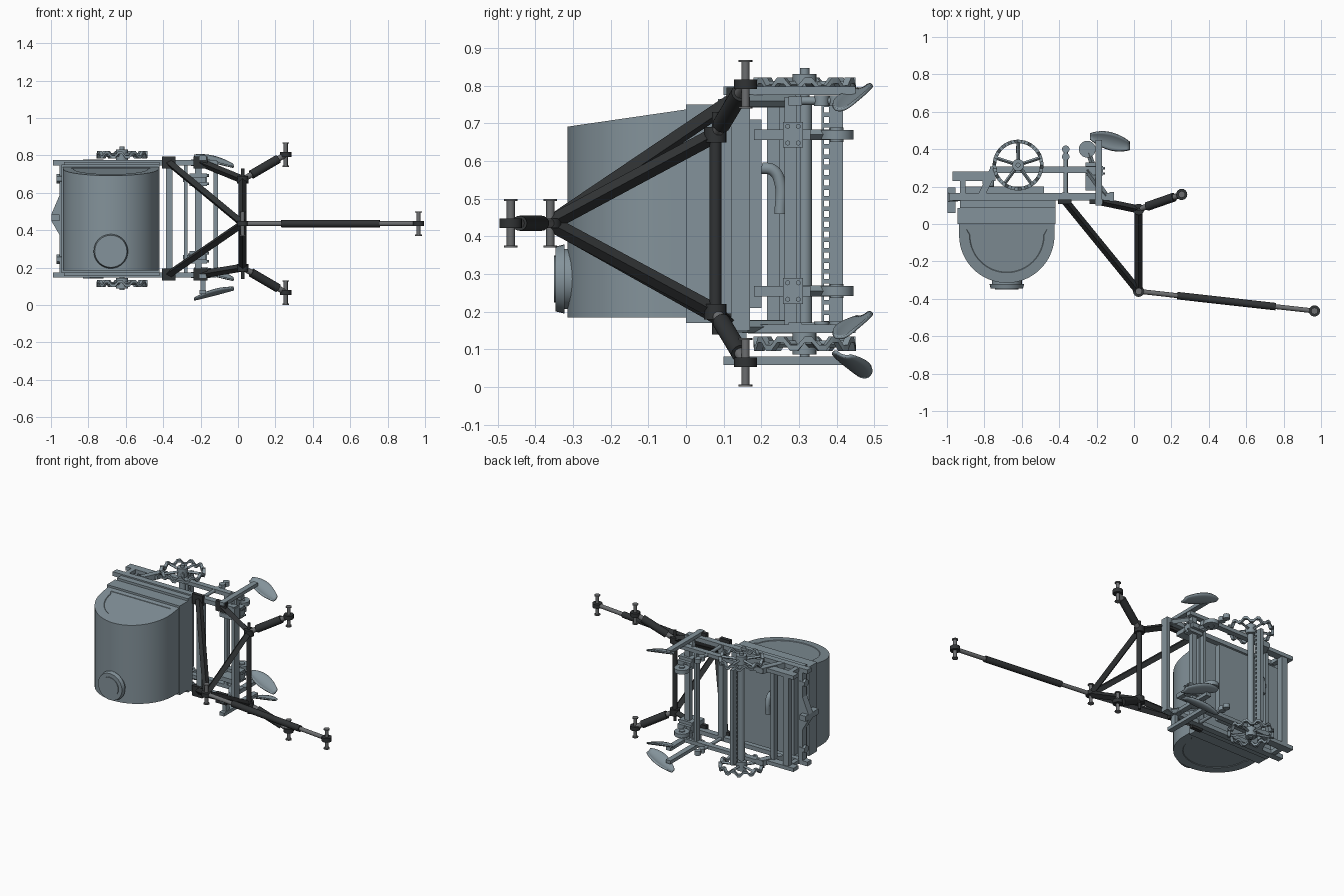
import bpy, bmesh
from math import sin, cos, pi, radians
from mathutils import Vector

if "Cube" in bpy.data.objects:
    bpy.data.objects.remove(bpy.data.objects["Cube"])


def paint(name, *rgb):
    m = bpy.data.materials.new(name)
    m.diffuse_color = (*rgb, 1)
    m.use_nodes = True
    m.node_tree.nodes["Principled BSDF"].inputs["Base Color"].default_value = m.diffuse_color
    return m


body = paint("blue_grey_paint", 0.23, 0.29, 0.325)
dark = paint("dark_paint", 0.03, 0.033, 0.035)
steel = paint("bare_steel", 0.15, 0.155, 0.16)


def finish(name, bm, mat=None, smooth=False):
    bmesh.ops.recalc_face_normals(bm, faces=bm.faces[:])
    me = bpy.data.meshes.new(name)
    bm.to_mesh(me)
    bm.free()
    if smooth:
        for p in me.polygons:
            p.use_smooth = True
        me.set_sharp_from_angle(angle=radians(35))
    me.materials.append(mat or body)
    ob = bpy.data.objects.new(name, me)
    bpy.context.collection.objects.link(ob)
    return ob


def prism(name, pts, z0, z1, mat=None, slope=0, smooth=False, inset=0, xz=False):
    """Outline extruded along z (or along y if xz); slope tilts the upper end."""
    bm = bmesh.new()
    at = (lambda a, b, c: (a, c, b)) if xz else (lambda a, b, c: (a, b, c))
    lo = [bm.verts.new(at(x, y, z0)) for x, y in pts]
    hi = [bm.verts.new(at(x, y, z1 + slope * y)) for x, y in pts]
    n = len(pts)
    ends = [bm.faces.new(lo), bm.faces.new(hi)]
    for i in range(n):
        j = (i + 1) % n
        bm.faces.new((lo[i], lo[j], hi[j], hi[i]))
    if inset:
        bmesh.ops.recalc_face_normals(bm, faces=bm.faces[:])
        bmesh.ops.inset_individual(bm, faces=ends, thickness=inset, depth=0)
        bmesh.ops.inset_individual(bm, faces=ends, thickness=0.003, depth=-0.003)
    return finish(name, bm, mat, smooth)


def box(name, x0, x1, y0, y1, z0, z1, mat=None):
    return prism(name, [(x0, y0), (x1, y0), (x1, y1), (x0, y1)], z0, z1, mat)


def rod(name, p, q, r, mat=None, n=16, r2=None):
    p, q = Vector(p), Vector(q)
    bm = bmesh.new()
    bmesh.ops.create_cone(bm, cap_ends=True, segments=n, radius1=r,
                          radius2=r if r2 is None else r2, depth=(q - p).length)
    ob = finish(name, bm, mat, n > 8)
    ob.rotation_mode = 'QUATERNION'
    ob.rotation_quaternion = (q - p).to_track_quat('Z', 'Y')
    ob.location = (p + q) / 2
    return ob


def beam(name, p, q, w, mat=None):
    return rod(name, p, q, w * 0.7071, mat, n=4)


def pipe(name, pts, r):
    cu = bpy.data.curves.new(name, 'CURVE')
    cu.dimensions = '3D'
    cu.bevel_depth, cu.bevel_resolution, cu.use_fill_caps = r, 3, True
    sp = cu.splines.new('BEZIER')
    sp.bezier_points.add(len(pts) - 1)
    for b, p in zip(sp.bezier_points, pts):
        b.co = p
        b.handle_left_type = b.handle_right_type = 'AUTO'
    cu.materials.append(body)
    bpy.context.collection.objects.link(bpy.data.objects.new(name, cu))


def cross_pin(name, x, y, z, h=0.065):
    rod(name, (x, y, z - h), (x, y, z + h), 0.011, steel)
    rod(name + "_eye", (x, y, z - 0.013), (x, y, z + 0.013), 0.03, dark)
    for s in (-1, 1):
        rod(name + "_cap", (x, y, z + s * h), (x, y, z + s * (h - 0.006)), 0.018, steel)


def link(name, p, q, a, b, r):
    p, q = Vector(p), Vector(q)
    rod(name + "_rod", p, q, r * 0.65, steel)
    rod(name + "_sleeve", p.lerp(q, a), p.lerp(q, b), r, dark)


# Tank: half-round hopper with one sloping end, filler cap and rim
arc = [(-0.68 + 0.255 * cos(a), -0.06 - 0.255 * sin(a))
       for a in [pi * i / 32 for i in range(33)]]
prism("tank", [(-0.425, 0.01)] + arc + [(-0.935, 0.01)], 0.185, 0.737,
      slope=0.145, smooth=True, inset=0.055)
rod("filler_neck", (-0.68, -0.28, 0.287), (-0.68, -0.332, 0.287), 0.08, n=32)
rod("filler_cap", (-0.68, -0.322, 0.287), (-0.68, -0.346, 0.287), 0.092, n=32, r2=0.086)
rod("filler_cap_top", (-0.68, -0.34, 0.287), (-0.68, -0.351, 0.287), 0.062, n=32)
box("tank_rim", -0.945, -0.42, 0, 0.085, 0.17, 0.75)
box("tank_bed", -0.93, -0.42, 0.085, 0.13, 0.155, 0.765)
box("bed_plate", -0.92, -0.48, 0.165, 0.2, 0.21, 0.71)

# Main frame rails and posts on both sides
for z, s in ((0.16, 1), (0.76, -1)):
    box("lower_rail", -0.99, -0.115, 0.125, 0.165, z - 0.014, z + 0.014)
    box("rear_upper_rail", -0.97, -0.74, 0.23, 0.28, z - 0.012, z + 0.012)
    box("upper_rail", -0.77, -0.17, 0.272, 0.308, z - 0.012, z + 0.012)
    prism("rail_bracket", [(-0.83, 0.165), (-0.79, 0.165), (-0.72, 0.308), (-0.765, 0.308)],
          z - 0.018, z + 0.018)
    box("rear_post", -0.93, -0.9, 0.16, 0.24, z - 0.012, z + 0.012)
    rod("front_post", (-0.365, 0.14, z), (-0.365, 0.40, z), 0.011, n=12)
    for y in (0.36, 0.4):
        rod("post_knob", (-0.365, y, z - 0.014), (-0.365, y, z + 0.014), 0.02)
    beam("frame_brace", (-0.25, 0.29, z), (-0.15, 0.15, z), 0.024)
    rod("rear_bolt", (-0.97, 0.145, z + s * 0.085), (-0.93, 0.145, z + s * 0.085), 0.025, n=6)

# Cross bars
for x0, x1, y0, y1 in ((-0.385, -0.35, 0.122, 0.168), (-0.13, -0.108, 0.12, 0.17),
                       (-0.29, -0.27, 0.272, 0.305), (-0.23, -0.195, 0.262, 0.295),
                       (-0.955, -0.925, 0.125, 0.165), (-0.93, -0.89, 0.235, 0.275),
                       (-0.81, -0.785, 0.215, 0.25)):
    box("cross_bar", x0, x1, y0, y1, 0.15, 0.77)

# Rear coupling: centre foot with a pointed gusset on each side
box("coupling_foot", -0.998, -0.955, 0.06, 0.195, 0.45, 0.485)
prism("coupling_gusset", [(-0.998, 0.485), (-0.94, 0.485), (-0.94, 0.62)], 0.12, 0.165, xz=True)
prism("coupling_gusset", [(-0.998, 0.45), (-0.94, 0.45), (-0.94, 0.35)], 0.12, 0.165, xz=True)

# Drive wheels with open zigzag rims on a shared axle
WX, WY = -0.62, 0.315


def zigzag_rim(name, zc):
    bm, n, loops = bmesh.new(), 44, []
    for i in range(n):
        a = 2 * pi * i / n
        dz = 0.011 if i % 4 < 2 else -0.011
        loops.append([bm.verts.new((WX + r * cos(a), WY + r * sin(a), zc + dz + z))
                      for r, z in ((0.117, -0.008), (0.136, -0.008), (0.136, 0.008), (0.117, 0.008))])
    for i in range(n):
        a, b = loops[i], loops[(i + 1) % n]
        for k in range(4):
            bm.faces.new((a[k], a[(k + 1) % 4], b[(k + 1) % 4], b[k]))
    finish(name, bm)


rod("axle", (WX, WY, 0.08), (WX, WY, 0.847), 0.013)
rod("axle_tube", (WX, WY, 0.15), (WX, WY, 0.77), 0.02)
for z in (0.115, 0.803):
    zigzag_rim("drive_wheel_rim", z)
    rod("drive_wheel_hub", (WX, WY, z - 0.028), (WX, WY, z + 0.028), 0.032)
    for i in range(5):
        a = 2 * pi * i / 5 + pi / 2
        beam("drive_wheel_spoke", (WX, WY, z),
             (WX + 0.122 * cos(a), WY + 0.122 * sin(a), z), 0.013)

# Notched metering bar beside the axle
box("metering_bar", WX - 0.01, WX + 0.01, 0.38, 0.417, 0.15, 0.77)
box("metering_bar_back", WX - 0.008, WX + 0.008, 0.36, 0.366, 0.15, 0.77)
for i in range(22):
    z = 0.17 + 0.58 * i / 21
    box("metering_tooth", WX - 0.008, WX + 0.008, 0.365, 0.387, z - 0.006, z + 0.006)

# Delivery pipe
pipe("delivery_pipe", [(-0.765, 0.2, 0.582), (-0.765, 0.232, 0.575), (-0.765, 0.25, 0.54),
                       (-0.765, 0.25, 0.46)], 0.016)

# Clamped gauge wheels
for z in (0.255, 0.67):
    box("gauge_arm", -0.26, -0.17, 0.18, 0.33, z - 0.014, z + 0.014)
    box("gauge_clamp", -0.26, -0.165, 0.258, 0.31, z - 0.034, z + 0.034)
    for dz in (-0.022, 0.022):
        for y in (0.27, 0.298):
            rod("clamp_bolt", (-0.165, y, z + dz), (-0.155, y, z + dz), 0.007, n=6)
    beam("gauge_leg", (-0.215, 0.30, z), (-0.25, 0.40, z), 0.02)
    rod("gauge_wheel", (-0.25, 0.40, z - 0.013), (-0.25, 0.40, z + 0.013), 0.045, n=24)
    rod("gauge_hub", (-0.25, 0.40, z - 0.019), (-0.25, 0.40, z + 0.019), 0.018)


# Curved leaf-shaped shares on standards
def share(z0, s, tilt):
    bm, nu, nv, g = bmesh.new(), 12, 6, []
    for i in range(nu + 1):
        u = i / nu
        k = sin(pi * (0.06 + 0.84 * u)) ** 0.7
        row = []
        for j in range(nv + 1):
            v = 2 * j / nv - 1
            row.append(bm.verts.new((-0.235 + 0.212 * u, 0.468 - 0.05 * u + v * 0.047 * k,
                                     z0 + s * (0.055 * (u - 0.5)) + k * (0.015 * v * v + tilt * v))))
        g.append(row)
    for i in range(nu):
        for j in range(nv):
            bm.faces.new((g[i][j], g[i + 1][j], g[i + 1][j + 1], g[i][j + 1]))
    m = finish("share", bm, None, True).modifiers.new("thickness", 'SOLIDIFY')
    m.thickness, m.offset = 0.008, 0


for z, zs, s, t in ((0.155, 0.16, -1, 0.015), (0.787, 0.765, -1, 0.015), (0.07, 0.055, 1, -0.012)):
    box("share_standard", -0.205, -0.17, 0.10, 0.45, z - 0.011, z + 0.011)
    share(zs, s, t)
box("outer_standard_bracket", -0.2, -0.175, 0.125, 0.16, 0.06, 0.16)

# Dark three-point hitch frame
HX, AY, BY, MZ = 0.025, -0.36, 0.078, 0.435
apex = (HX, AY, MZ)
rod("hitch_cross_tube", (HX, BY, 0.19), (HX, BY, 0.68), 0.016, dark)
rod("hitch_cross_pin", (HX, BY, 0.14), (HX, BY, 0.73), 0.009, dark)
cross_pin("apex_pin", *apex)
link("top_link", apex, (0.965, -0.465, MZ), 0.22, 0.78, 0.02)
cross_pin("top_link_pin", 0.965, -0.465, MZ)
for zb, zf, ze in ((0.2, 0.163, 0.066), (0.67, 0.762, 0.804)):
    beam("hitch_upright", apex, (HX, BY, zb), 0.03, dark)
    beam("hitch_brace", apex, (-0.37, 0.125, zf), 0.03, dark)
    beam("hitch_lower_bar", (HX, BY, zb), (-0.2, 0.125, zf), 0.03, dark)
    rod("hitch_corner", (HX, BY, zb - 0.02), (HX, BY, zb + 0.02), 0.03, dark)
    for x in (-0.37, -0.2):
        box("hitch_clevis", x - 0.037, x + 0.037, 0.108, 0.132, zf - 0.033, zf + 0.033, dark)
    link("lower_link", (HX, BY, zb), (0.255, 0.158, ze), 0.2, 0.82, 0.024)
    cross_pin("lower_link_pin", 0.255, 0.158, ze)
